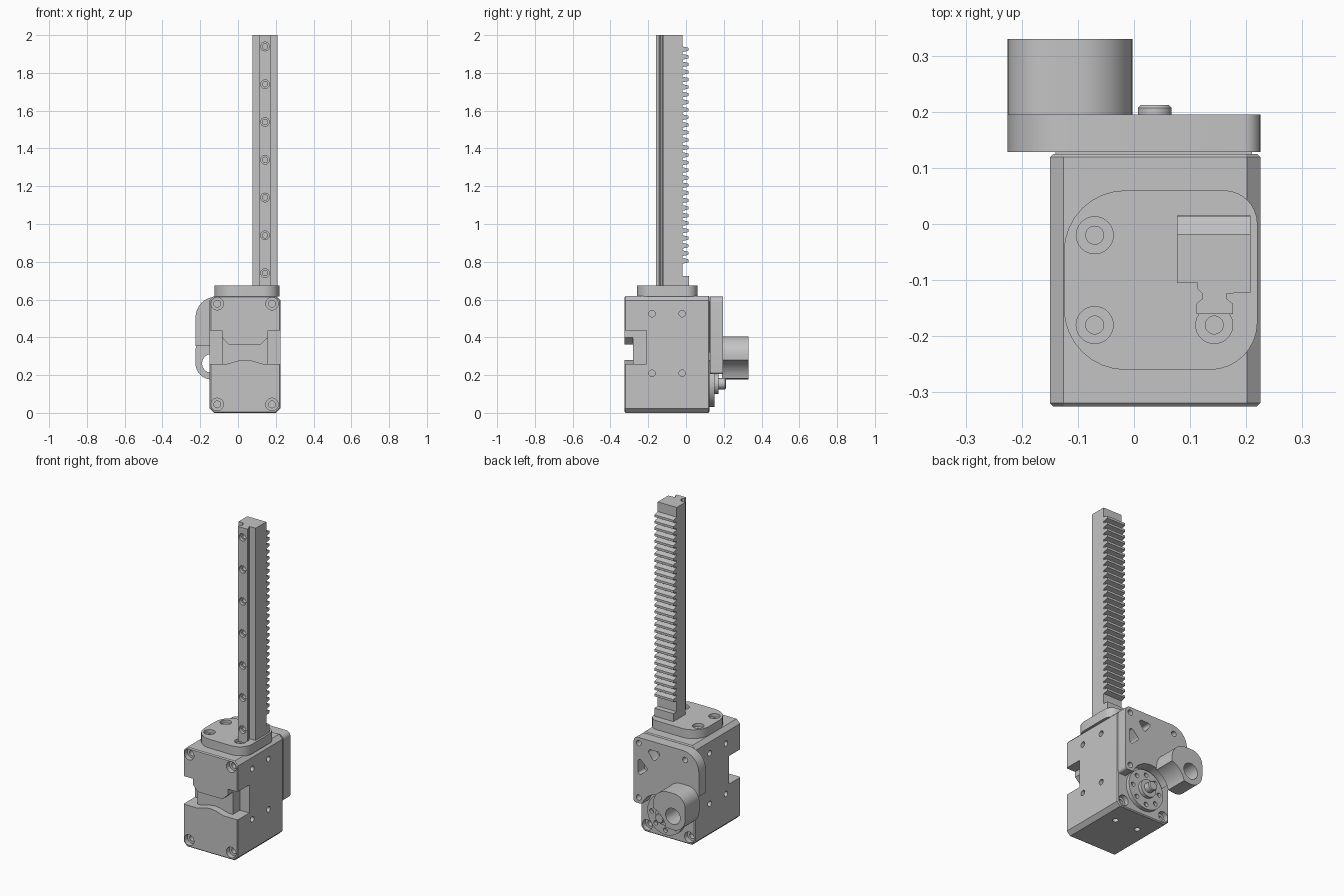
import bpy, bmesh
from math import sin, cos, tan, pi, radians
from mathutils import Vector

cube = bpy.data.objects.get("Cube")
if cube:
    bpy.data.objects.remove(cube, do_unlink=True)

metal = bpy.data.materials.new("machined grey")
metal.use_nodes = True
grey = (0.55, 0.55, 0.55, 1)
metal.diffuse_color = grey
metal.node_tree.nodes["Principled BSDF"].inputs["Base Color"].default_value = grey


def place(axis, u, v, w):
    """Map profile coordinates u, v and depth w to space."""
    return {"x": (w, u, v), "y": (u, w, v), "z": (u, v, w)}[axis]


def skin(bm, rings):
    """Join equal-length rings of points into a closed solid."""
    loops = [[bm.verts.new(p) for p in ring] for ring in rings]
    n = len(loops[0])
    faces = [bm.faces.new(loops[0]), bm.faces.new(loops[-1])]
    for a, b in zip(loops, loops[1:]):
        for i in range(n):
            j = (i + 1) % n
            faces.append(bm.faces.new((a[i], a[j], b[j], b[i])))
    bmesh.ops.recalc_face_normals(bm, faces=faces)


def prism(bm, pts, axis, a, b):
    skin(bm, [[place(axis, u, v, w) for u, v in pts] for w in (a, b)])


def box(bm, x, y, z):
    prism(bm, [(x[0], y[0]), (x[1], y[0]), (x[1], y[1]), (x[0], y[1])], "z", *z)


def arc(cu, cv, r, a, b, n=12):
    """Points along an arc, angles in degrees."""
    angles = [radians(a + (b - a) * i / n) for i in range(n + 1)]
    return [(cu + r * cos(t), cv + r * sin(t)) for t in angles]


def turned(bm, axis, u, v, steps, n=32):
    """Round stepped solid from (radius, depth) pairs."""
    skin(bm, [[place(axis, *p, w) for p in arc(u, v, r, 0, 360 - 360 / n, n - 1)]
              for r, w in steps])


def bore(bm, axis, u, v, face, inward, r=0.033, depth=0.03, r2=0.018, depth2=0.09):
    """Counterbored hole cutter entering a face."""
    turned(bm, axis, u, v, [(r, face - inward * 0.02), (r, face + inward * depth),
                            (r2, face + inward * depth), (r2, face + inward * depth2)])


def rounded(corners):
    """Outline from (u, v, radius) corners with filleted bends."""
    out = []
    for i, (u, v, r) in enumerate(corners):
        p = Vector((u, v))
        if not r:
            out.append((u, v))
            continue
        a = (Vector(corners[i - 1][:2]) - p).normalized()
        b = (Vector(corners[(i + 1) % len(corners)][:2]) - p).normalized()
        half = a.angle(b) / 2
        c = p + (a + b).normalized() * r / sin(half)
        s, e = (p + d * r / tan(half) - c for d in (a, b))
        for k in range(9):
            # Blend between the tangent points, then push out to the radius
            t = k * (pi / 2 - half) / 4
            d = (s * sin(pi - 2 * half - t) + e * sin(t)).normalized() * r
            out.append((c.x + d.x, c.y + d.y))
    return out


def make(name, bm, cutter=None, bevel=0):
    """Turn a bmesh into a finished object, carving it with a cutter."""
    def wrap(title, b):
        mesh = bpy.data.meshes.new(title)
        b.to_mesh(mesh)
        b.free()
        o = bpy.data.objects.new(title, mesh)
        bpy.context.collection.objects.link(o)
        return o

    ob = wrap(name, bm)
    ob.data.materials.append(metal)
    bpy.ops.object.select_all(action="DESELECT")
    ob.select_set(True)
    bpy.context.view_layer.objects.active = ob
    if bevel:
        m = ob.modifiers.new("edge", "BEVEL")
        m.width, m.segments, m.angle_limit = bevel, 1, radians(60)
        bpy.ops.object.modifier_apply(modifier=m.name)
    if cutter:
        tool = wrap(name + "_cutter", cutter)
        tool.hide_render = True
        m = ob.modifiers.new("cut", "BOOLEAN")
        m.operation, m.solver, m.object = "DIFFERENCE", "EXACT", tool
        bpy.ops.object.modifier_apply(modifier=m.name)
        bpy.data.objects.remove(tool, do_unlink=True)
    bpy.ops.object.shade_smooth_by_angle(angle=radians(30))


new = bmesh.new
LEFT, RIGHT, FRONT, BACK = 0.225, -0.15, -0.325, 0.125

# Gearbox housing with chamfered long edges
body, cut = new(), new()
c = 0.024
prism(body, [(RIGHT + c, 0), (LEFT - c, 0), (LEFT, c), (LEFT, 0.62 - c), (LEFT - c, 0.62),
             (RIGHT + c, 0.62), (RIGHT, 0.62 - c), (RIGHT, c)], "y", FRONT, BACK)
# Front slot, deeper at both ends
prism(cut, [(-0.3, -0.4), (0.4, -0.4), (0.4, -0.21), (0.16, -0.21), (0.16, -0.28),
            (-0.085, -0.28), (-0.085, -0.21), (-0.3, -0.21)], "z", 0.26, 0.435)
# Corner screws, side holes and underside holes
for x in (-0.11, 0.18):
    for z in (0.045, 0.578):
        bore(cut, "y", x, z, FRONT, 1)
    bore(cut, "y", x, 0.045, BACK, -1)
for y in (-0.18, -0.02):
    for z in (0.21, 0.525):
        for face, inward in ((LEFT, -1), (RIGHT, 1)):
            turned(cut, "x", y, z, [(0.017, face - inward * 0.02), (0.017, face + inward * 0.05)], 24)
for x in (-0.04, 0.12):
    turned(cut, "z", x, -0.02, [(0.017, -0.02), (0.017, 0.05)], 24)
make("gearbox_housing", body, cut, 0.006)

# Shaped lips above and below the slot
lips = new()
prism(lips, [(-0.085, 0.436), (-0.085, 0.4), (-0.05, 0.362), (0.12, 0.362), (0.16, 0.4),
             (0.16, 0.436)], "y", FRONT, -0.279)
prism(lips, [(-0.06, 0.259), (-0.03, 0.267), (0, 0.276), (0.037, 0.281), (0.075, 0.276),
             (0.105, 0.267), (0.135, 0.259)], "y", FRONT, -0.279)
make("slot_lips", lips)

# Mounting flange on top
flange, cut = new(), new()
prism(flange, rounded([(-0.125, -0.26, 0.11), (0.22, -0.26, 0.085), (0.22, 0.06, 0.06),
                       (-0.125, 0.06, 0.11)]), "z", 0.615, 0.675)
for x, y in ((-0.07, -0.02), (-0.07, -0.18), (0.143, -0.18)):
    bore(cut, "z", x, y, 0.675, -1, depth=0.02, r2=0.016, depth2=0.05)
make("top_flange", flange, cut)

# Column with a grooved guide rail on its front
column, cut = new(), new()
prism(column, [(0.077, -0.018), (0.077, -0.105), (0.113, -0.105), (0.113, -0.115), (0.122, -0.124),
               (0.122, -0.133), (0.111, -0.142), (0.111, -0.16), (0.176, -0.16), (0.176, -0.142),
               (0.165, -0.133), (0.165, -0.124), (0.208, -0.122), (0.208, -0.018)], "z", 0.66, 2)
for i in range(7):
    bore(cut, "y", 0.143, 0.74 + 0.2 * i, -0.16, 1, r=0.023, depth=0.02, r2=0.014, depth2=0.05)
make("guide_column", column, cut)

# Toothed rack on the back of the column
rack = new()
box(rack, (0.077, 0.208), (-0.03, 0.015), (0.66, 0.725))
for i in range(29):
    z = 0.805 + 0.04 * i
    prism(rack, [(-0.025, z - 0.016), (0.005, z - 0.010), (0.014, z - 0.007), (0.014, z + 0.007),
                 (0.005, z + 0.010), (-0.025, z + 0.016)], "x", 0.077, 0.208)
make("rack_teeth", rack)

# Back plate, scooped around the output disc
SX, SZ = 0.037, 0.155
plate, cut = new(), new()
prism(plate, rounded([(0.17, 0.205, 0), (LEFT, 0.205, 0.015), (LEFT, 0.615, 0.03),
                      (-0.225, 0.615, 0.11), (-0.225, 0.355, 0), (-0.11, 0.355, 0)])
      + arc(SX, SZ, 0.14, 155, 22, 24), "y", 0.128, 0.195)
for corners in ([(0.195, 0.37), (0.195, 0.5), (0.125, 0.43)],
                [(0.135, 0.56), (0.03, 0.56), (0.085, 0.49)]):
    prism(cut, rounded([(x, z, 0.014) for x, z in corners]), "y", 0.12, 0.21)
for x, z in ((0.19, 0.58), (0.19, 0.24), (-0.13, 0.56)):
    turned(cut, "y", x, z, [(0.017, 0.14), (0.017, 0.21)], 24)
make("back_plate", plate, cut)
spacer = new()
box(spacer, (-0.14, 0.21), (0.12, 0.13), (0.32, 0.59))
make("plate_spacer", spacer)

# Output disc with a ring of holes and a stepped shaft
disc, cut = new(), new()
turned(disc, "y", SX, SZ, [(0.125, 0.12), (0.125, 0.15)], 48)
for x, z in arc(SX, SZ, 0.095, 0, 315, 7):
    turned(cut, "y", x, z, [(0.014, 0.13), (0.014, 0.16)], 20)
make("output_disc", disc, cut)
shaft = new()
turned(shaft, "y", SX, SZ, [(0.055, 0.14), (0.055, 0.172), (0.03, 0.172), (0.03, 0.207), (0.025, 0.212)])
make("output_shaft", shaft)

# Side lug with a through hole, hugging the disc
lug, cut = new(), new()
prism(lug, arc(-0.14, 0.262, 0.085, 270, 180) + arc(-0.15, 0.33, 0.075, 180, 90)
      + arc(-0.103, 0.305, 0.1, 90, 0) + arc(SX, SZ, 0.131, 108, 168, 16), "y", 0.19, 0.33)
turned(cut, "y", -0.14, 0.262, [(0.05, 0.15), (0.05, 0.35)])
make("side_lug", lug, cut)
